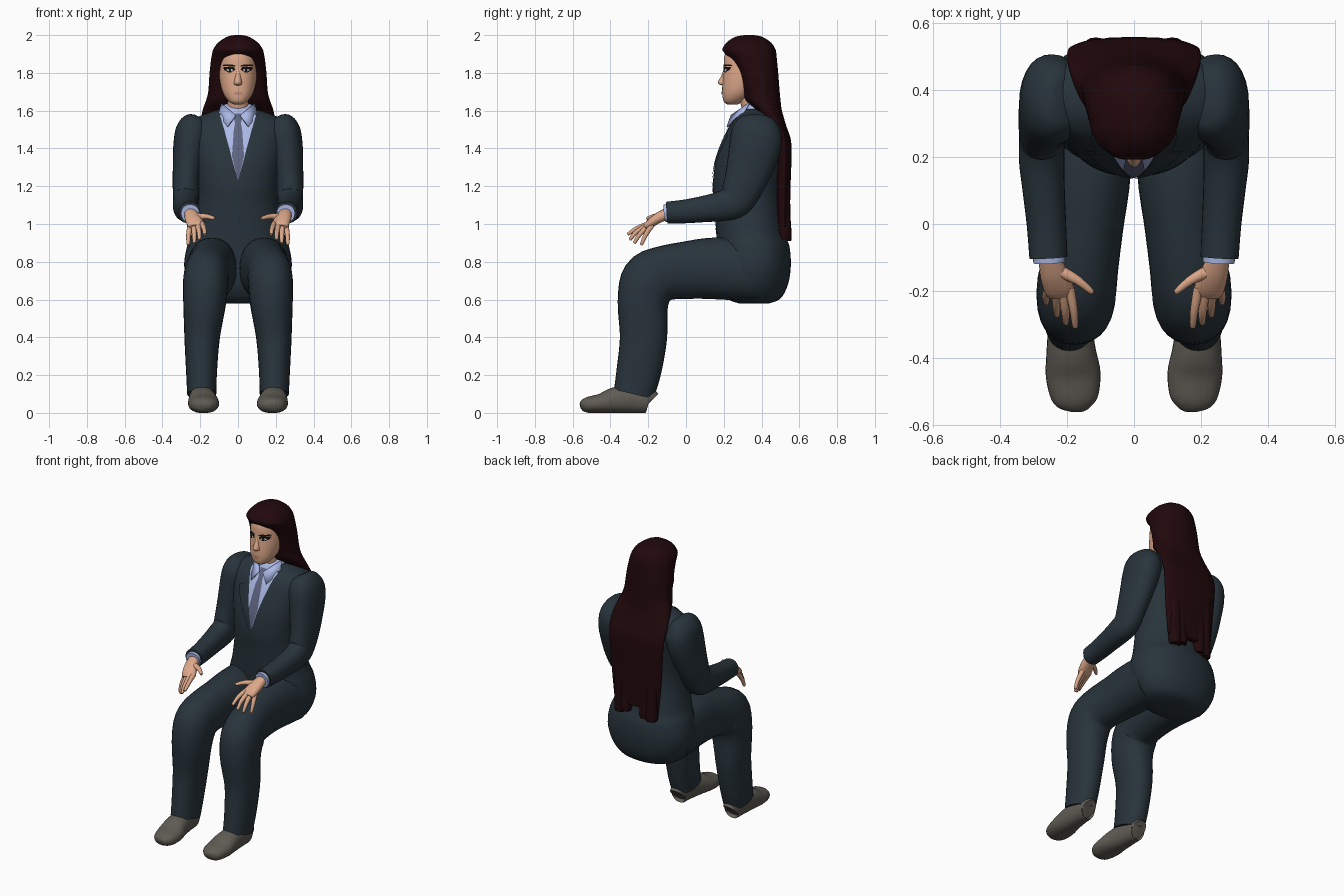
import bpy, math
from mathutils import Vector
from mathutils.bvhtree import BVHTree


def material(name, rgb):
    m = bpy.data.materials.new(name)
    m.diffuse_color = (*rgb, 1)
    return m


SUIT = material("dark slate cloth", (0.021, 0.034, 0.044))
HAIR = material("dark auburn", (0.015, 0.0025, 0.0035))
SKIN = material("skin", (0.72, 0.39, 0.25))
SHIRT = material("pale blue cotton", (0.42, 0.50, 0.82))
TIE = material("slate blue silk", (0.115, 0.13, 0.22))
SHOE = material("grey brown leather", (0.115, 0.105, 0.088))
WHITE = material("eye white", (0.6, 0.55, 0.5))
BLACK = material("black", (0.006, 0.005, 0.006))
LIP = material("lip", (0.55, 0.27, 0.19))


def make(name, verts, faces, mat, mirror=False, thick=0):
    me = bpy.data.meshes.new(name)
    me.from_pydata([tuple(v) for v in verts], [], faces)
    me.materials.append(mat)
    ob = bpy.data.objects.new(name, me)
    bpy.context.collection.objects.link(ob)
    bpy.context.view_layer.objects.active = ob
    ob.select_set(True)
    bpy.ops.object.shade_smooth_by_angle(angle=math.radians(50))
    ob.select_set(False)
    if thick:
        s = ob.modifiers.new("thickness", "SOLIDIFY")
        s.thickness, s.offset = thick, 0
    if mirror:
        ob.modifiers.new("mirror", "MIRROR")
    return ob


def spline(keys, steps):
    """Catmull-Rom through tuples of any size."""
    out = []
    for i in range(len(keys) - 1):
        p = [keys[max(0, min(len(keys) - 1, i + k))] for k in (-1, 0, 1, 2)]
        for s in range(steps):
            t = s / steps
            out.append([0.5 * (2 * b + (c - a) * t + (2 * a - 5 * b + 4 * c - d) * t * t
                               + (3 * b - a - 3 * c + d) * t ** 3) for a, b, c, d in zip(*p)])
    return out + [list(keys[-1])]


def loft(name, keys, mat, mirror=False, level=False, power=2.2, n=28, steps=4, ripple=0.0, floor=None):
    """Skin rings (x, y, z, half width, half depth); level keeps rings horizontal."""
    pts = spline(keys, steps)
    verts, faces = [], []
    for i, (x, y, z, ru, rv) in enumerate(pts):
        u, v = Vector((1, 0, 0)), Vector((0, 1, 0))
        if not level:
            a, b = pts[max(0, i - 1)], pts[min(len(pts) - 1, i + 1)]
            t = (Vector(b[:3]) - Vector(a[:3])).normalized()
            u = (u - t * t.x).normalized()
            v = t.cross(u)
        for k in range(n):
            a = 2 * math.pi * k / n
            c, s = math.cos(a), math.sin(a)
            r = 1 + ripple * math.sin(9 * a)
            p = Vector((x, y, z)) + r * (u * ru * math.copysign(abs(c) ** (2 / power), c)
                                         + v * rv * math.copysign(abs(s) ** (2 / power), s))
            if floor is not None:
                p.z = max(p.z, floor)
            verts.append(p)
    for i in range(len(pts) - 1):
        for k in range(n):
            a, b = i * n + k, i * n + (k + 1) % n
            faces.append((a, b, b + n, a + n))
    faces.append(tuple(reversed(range(n))))
    faces.append(tuple(range(len(verts) - n, len(verts))))
    if verts[0].z > verts[-1].z and level:
        faces = [tuple(reversed(f)) for f in faces]
    return make(name, verts, faces, mat, mirror)


def stack(name, rows, mat, x=0, **kw):
    """Upright form from rows (z, front y, back y, half width)."""
    return loft(name, [(x, (f + b) / 2, z, w, (b - f) / 2) for z, f, b, w in rows], mat, level=True, **kw)


def drape(name, rows, mat, target, off, mirror=False, cols=8):
    """Thin plate from rows (z, left x, right x), laid on the front of target."""
    tree = BVHTree.FromPolygons([v.co for v in target.data.vertices],
                                [p.vertices[:] for p in target.data.polygons])
    fine = []
    for a, b in zip(rows, rows[1:]):
        fine += [[p + (q - p) * s / 5 for p, q in zip(a, b)] for s in range(5)]
    fine.append(rows[-1])
    verts, y = [], 0.2
    for z, l, r in fine:
        for k in range(cols + 1):
            x = l + (r - l) * k / cols
            hit = tree.ray_cast(Vector((x, -1, z)), Vector((0, 1, 0)))[0]
            y = hit.y if hit else y
            verts.append((x, y - off, z))
    w = cols + 1
    faces = [(i * w + k, i * w + k + 1, i * w + w + k + 1, i * w + w + k)
             for i in range(len(fine) - 1) for k in range(cols)]
    return make(name, verts, faces, mat, mirror)


# Jacket body and seat
jacket = stack("jacket", [
    (.58, .28, .44, .10), (.605, .22, .50, .20), (.68, .18, .54, .26), (.78, .17, .555, .285),
    (.88, .165, .548, .27), (.95, .16, .525, .245), (1.1, .15, .505, .215), (1.2, .142, .50, .212),
    (1.32, .155, .51, .228), (1.42, .187, .525, .25), (1.5, .222, .525, .27), (1.545, .248, .51, .25),
    (1.58, .278, .475, .18), (1.61, .30, .44, .09)], SUIT, n=48)

# Sleeves and trouser legs
loft("sleeve", [
    (.21, .385, 1.565, .03, .05), (.218, .383, 1.548, .065, .095), (.238, .375, 1.495, .09, .13),
    (.252, .367, 1.42, .09, .137), (.262, .345, 1.33, .083, .127), (.273, .31, 1.22, .073, .11),
    (.276, .262, 1.125, .068, .094), (.276, .19, 1.095, .068, .08), (.27, .1, 1.08, .063, .07),
    (.262, 0, 1.067, .059, .063), (.256, -.1, 1.06, .057, .058)], SUIT, mirror=True)
loft("trouser_leg", [
    (.14, .36, .755, .135, .165), (.138, .15, .765, .128, .163), (.148, 0, .755, .117, .152),
    (.162, -.12, .738, .116, .145), (.172, -.195, .695, .119, .152), (.177, -.228, .58, .113, .134),
    (.190, -.225, .4, .094, .125), (.193, -.25, .22, .082, .118), (.192, -.277, .10, .077, .107)],
    SUIT, mirror=True)

# Shoes with flat soles
loft("shoe", [
    (.195, -.19, .06, .042, .058), (.195, -.203, .065, .053, .067), (.193, -.28, .075, .062, .076),
    (.188, -.38, .066, .074, .068), (.182, -.45, .05, .082, .052), (.178, -.52, .042, .07, .042),
    (.176, -.55, .038, .045, .028), (.176, -.56, .036, .02, .012)], SHOE, mirror=True, floor=0.0)

# Cuffs and hands
loft("shirt_cuff", [(.255, -.08, 1.06, .049, .049), (.253, -.114, 1.056, .048, .047)], SHIRT, mirror=True)
loft("palm", [
    (.252, -.10, 1.056, .033, .03), (.24, -.15, 1.03, .042, .028), (.225, -.195, 1.0, .045, .022),
    (.222, -.217, .985, .037, .013)], SKIN, mirror=True, n=16)
fingers = {
    "index_finger": [(.193, -.19, 1.003), (.181, -.255, .98), (.176, -.305, .948)],
    "middle_finger": [(.213, -.20, .995), (.206, -.26, .96), (.204, -.295, .92)],
    "ring_finger": [(.233, -.20, .99), (.232, -.245, .945), (.231, -.272, .902)],
    "little_finger": [(.253, -.18, .995), (.262, -.215, .94), (.263, -.235, .893)],
    "thumb": [(.225, -.14, 1.038), (.170, -.168, 1.04), (.128, -.202, 1.03)]}
for name, path in fingers.items():
    tip = [a + (a - b) * .06 for a, b in zip(path[2], path[1])]
    radii = (.02, .014, .009) if name == "thumb" else (.015, .0125, .009)
    loft(name, [(*p, r, r) for p, r in zip(path, radii)] + [(*tip, .003, .003)], SKIN,
         mirror=True, n=10, steps=3)

# Neck, head and nose
loft("neck", [(0, .39, 1.5, .062, .065), (0, .36, 1.6, .058, .062), (0, .335, 1.72, .058, .065)],
     SKIN, level=True)
head = stack("head", [
    (1.632, .222, .27, .018), (1.648, .200, .30, .048), (1.69, .192, .36, .078), (1.75, .193, .42, .095),
    (1.82, .199, .45, .1), (1.9, .207, .45, .092), (1.96, .26, .42, .06), (1.98, .32, .36, .02)],
    SKIN, n=40)
stack("nose", [(1.82, .2, .25, .014), (1.785, .187, .25, .018), (1.755, .17, .25, .022),
               (1.74, .175, .25, .024), (1.732, .198, .25, .018)], SKIN, n=16, power=2)

# Face details
drape("eye_liner", [(1.803, .036, .052), (1.816, .014, .074), (1.832, .022, .078)], BLACK, head, .002, True)
drape("eye_white", [(1.808, .036, .05), (1.815, .024, .062), (1.821, .034, .056)], WHITE, head, .004, True)
drape("iris", [(1.808, .038, .047), (1.815, .036, .05), (1.822, .038, .048)], BLACK, head, .006, True)
drape("eyebrow", [(1.833, .014, .03), (1.838, .013, .084), (1.845, .03, .074)], BLACK, head, .003, True)
drape("lips", [(1.682, -.012, .012), (1.692, -.027, .027), (1.702, -.01, .01)], LIP, head, .003)

# Long hair, crown down to the lower back
stack("hair", [
    (2.0, .31, .36, .02), (1.99, .258, .405, .06), (1.96, .213, .45, .105), (1.925, .191, .472, .13),
    (1.9, .207, .477, .137), (1.87, .232, .48, .142), (1.8, .268, .487, .15), (1.7, .298, .495, .157),
    (1.65, .318, .50, .17), (1.6, .37, .507, .187), (1.52, .44, .53, .199), (1.42, .475, .558, .196),
    (1.2, .475, .553, .182), (1.05, .475, .55, .168), (.985, .48, .548, .16)],
    HAIR, n=72, ripple=.01, power=2.25)
for i, (x, end) in enumerate([(-.115, .91), (-.07, .92), (.07, .935), (.115, .92)]):
    stack(f"hair_strand_{i + 1}", [(1.25, .49, .55, .04), (1.05, .485, .553, .041),
                                   (end + .03, .485, .558, .039), (end, .49, .557, .034)],
          HAIR, x=x, n=16)

# Shirt front, collar and tie
drape("shirt_front", [(1.24, -.003, .003), (1.4, -.048, .048), (1.5, -.073, .073), (1.57, -.095, .095),
                      (1.6, -.085, .085)], SHIRT, jacket, .002, cols=12)
stack("collar_band", [(1.55, .26, .46, .10), (1.6, .285, .44, .092), (1.634, .318, .425, .082)], SHIRT)
make("collar_leaf", [(.012, .240, 1.575), (.055, .218, 1.515), (.103, .298, 1.575), (.088, .335, 1.64)],
     [(0, 1, 2, 3)], SHIRT, mirror=True, thick=.008)
drape("tie", [(1.235, -.003, .003), (1.36, -.032, .032), (1.5, -.022, .022), (1.535, -.015, .015),
              (1.54, -.018, .018), (1.585, -.026, .026)], TIE, jacket, .006)

# Lapels, front closure and button
drape("lapel", [(1.215, .0, .006), (1.4, .046, .12), (1.465, .064, .145), (1.475, .067, .115),
                (1.565, .092, .13)], SUIT, jacket, .007, True)
drape("front_flap", [(.94, -.02, .012), (1.1, -.02, .004), (1.22, -.02, .002)], SUIT, jacket, .004)
drape("button", [(1.017, -.005, .005), (1.025, -.009, .009), (1.033, -.005, .005)], SUIT, jacket, .008)
